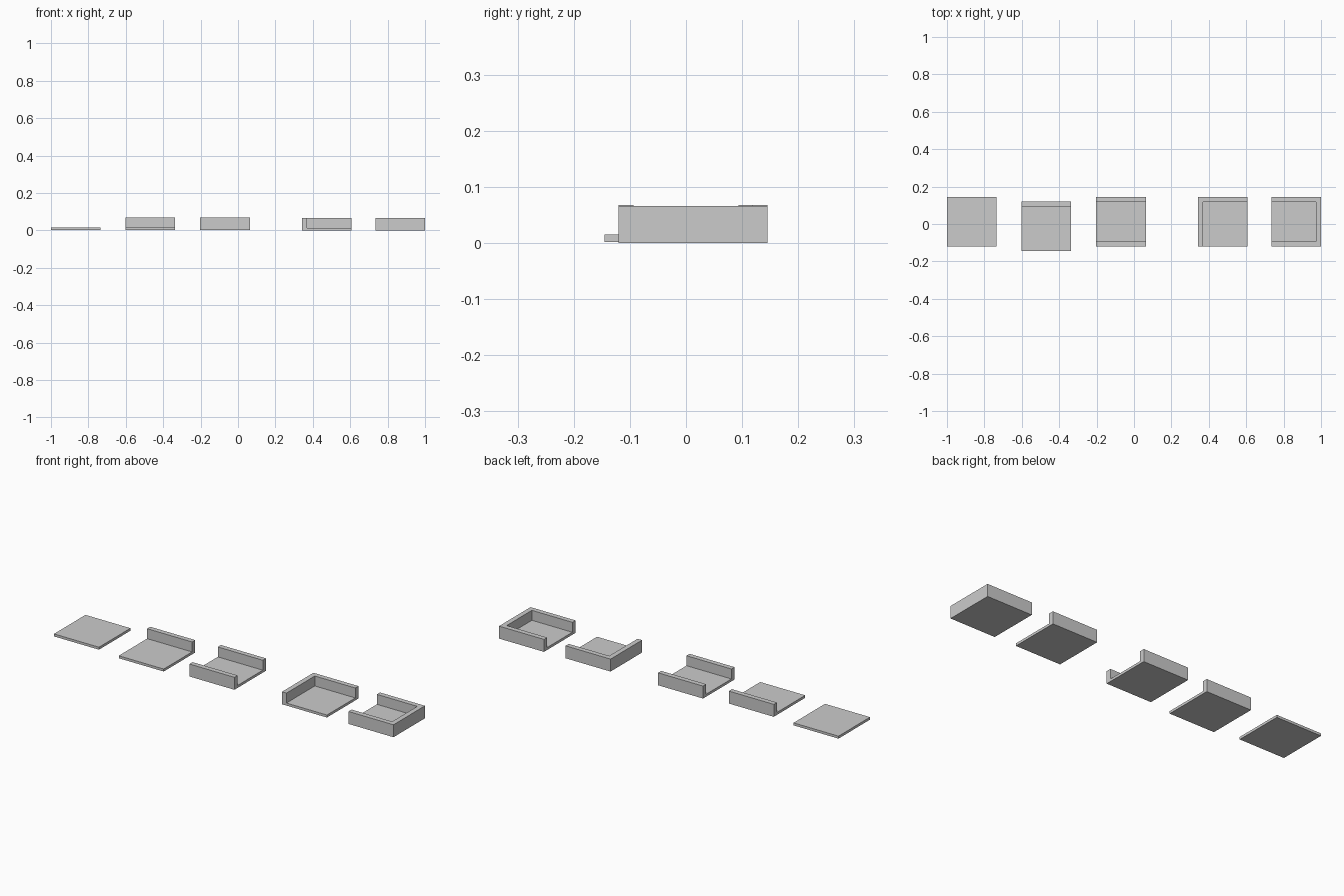
import bpy, bmesh, math

if "Cube" in bpy.data.objects:
    bpy.data.objects.remove(bpy.data.objects["Cube"])

SIZE = 0.265     # tile side
WALL = 0.0265    # wall thickness
FLOOR = 0.0133   # slab thickness
HEIGHT = 0.0663  # total height with walls


def tile(name, x0, y0, z0, walls):
    """Square floor slab with walls raised on the named sides (l, r, f, b)."""
    bm = bmesh.new()
    cuts = [0, WALL, SIZE - WALL, SIZE]
    grid = [[bm.verts.new((x, y, 0)) for x in cuts] for y in cuts]
    for j in range(3):
        for i in range(3):
            bm.faces.new((grid[j][i], grid[j][i + 1],
                          grid[j + 1][i + 1], grid[j + 1][i]))

    def raise_faces(faces, dz, keep):
        ext = bmesh.ops.extrude_face_region(bm, geom=faces, use_keep_orig=keep)
        new = ext["geom"]
        bmesh.ops.translate(bm, vec=(0, 0, dz),
                            verts=[v for v in new if isinstance(v, bmesh.types.BMVert)])
        if not keep:
            bmesh.ops.delete(bm, geom=[f for f in faces if f.is_valid], context='FACES')
        return [f for f in new if isinstance(f, bmesh.types.BMFace)]

    # floor slab
    top = raise_faces(bm.faces[:], FLOOR, True)

    # border cells that carry a wall
    def is_wall(f):
        c = f.calc_center_median()
        return (('l' in walls and c.x < WALL) or ('r' in walls and c.x > SIZE - WALL)
                or ('f' in walls and c.y < WALL) or ('b' in walls and c.y > SIZE - WALL))

    raised = [f for f in top if is_wall(f)]
    if raised:
        raise_faces(raised, HEIGHT - FLOOR, False)

    # merge coplanar cells into clean flat faces
    bmesh.ops.remove_doubles(bm, verts=bm.verts[:], dist=1e-5)
    bmesh.ops.recalc_face_normals(bm, faces=bm.faces[:])
    bmesh.ops.dissolve_limit(bm, angle_limit=math.radians(1),
                             verts=bm.verts[:], edges=bm.edges[:])
    me = bpy.data.meshes.new(name)
    bm.to_mesh(me)
    bm.free()
    ob = bpy.data.objects.new(name, me)
    ob.location = (x0, y0, z0)
    bpy.context.collection.objects.link(ob)


# row of floor tiles with increasing numbers of walls
tile("open_floor_tile", -1.0, -0.12, 0.002, "")
tile("one_wall_tile", -0.601, -0.145, 0.002, "b")
tile("corridor_tile", -0.202, -0.12, 0.002, "fb")
tile("corner_tile", 0.343, -0.12, 0.0, "lb")
tile("dead_end_tile", 0.735, -0.12, 0.0, "fbr")
